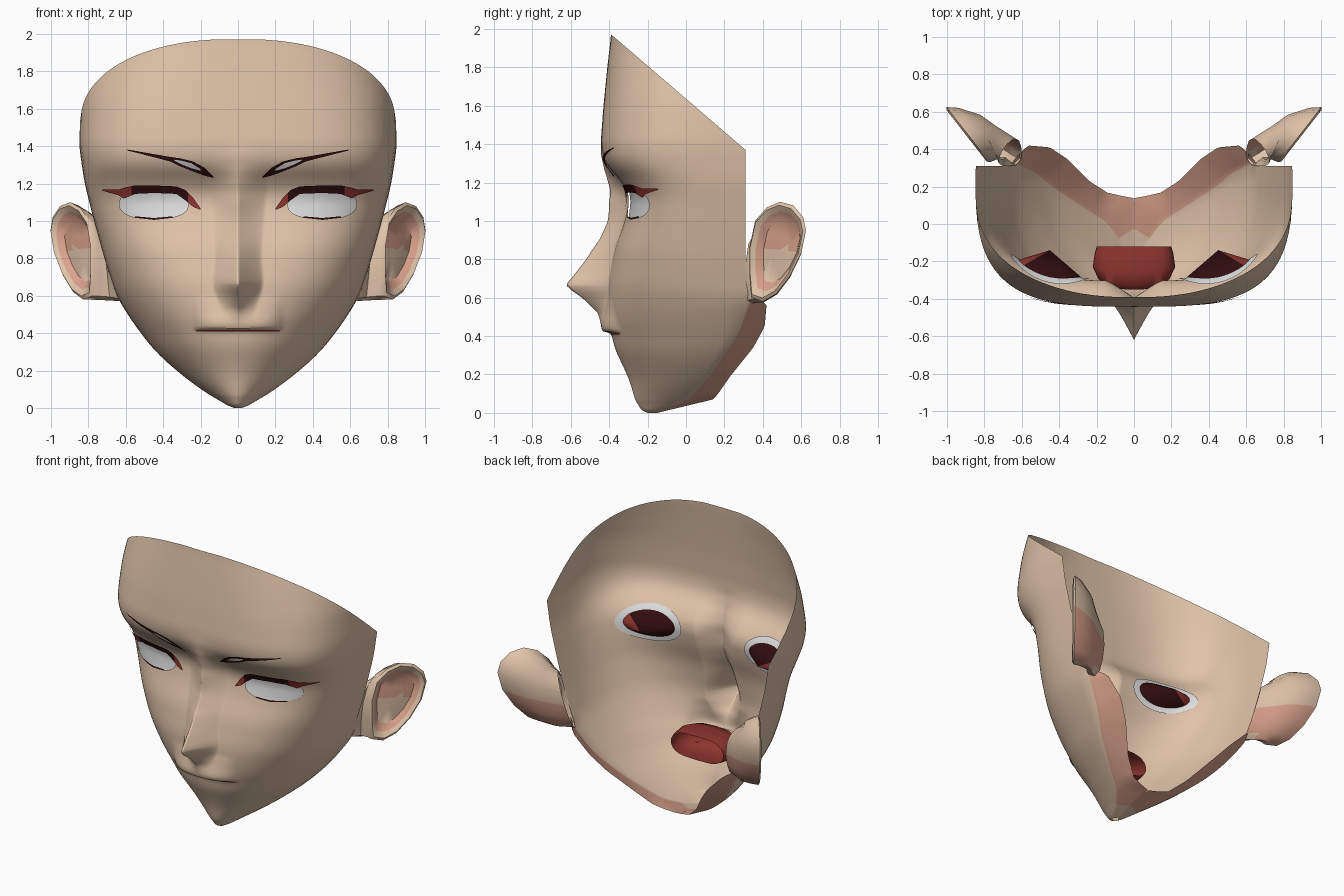
import bpy, bmesh, math
from mathutils import Vector

if "Cube" in bpy.data.objects:
    bpy.data.objects.remove(bpy.data.objects["Cube"])


def material(name, col):
    m = bpy.data.materials.new(name)
    m.diffuse_color = (*col, 1)
    m.use_nodes = True
    m.node_tree.nodes["Principled BSDF"].inputs["Base Color"].default_value = m.diffuse_color
    return m


SKIN = material("skin", (.75, .55, .40))
SHADE = material("rosy skin", (.70, .36, .26))
WHITE = material("eye white", (.75, .75, .76))
DARK = material("dark maroon", (.03, .004, .005))
RED = material("deep red", (.27, .035, .028))


def curve(table, soft):
    """table lookup by height, smoothed by averaging over +-soft"""
    cache = {}

    def lin(z):
        for (a, p), (b, q) in zip(table, table[1:]):
            if z <= b:
                return p + (q - p) * max(0, z - a) / (b - a)
        return table[-1][1]

    def f(z):
        if z not in cache:
            r = min(soft, max(z, 0))
            cache[z] = sum(lin(z + r * k / 4) for k in range(-4, 5)) / 9
        return cache[z]
    return f


# Face measurements by height
front = curve([(0, -.2), (.02, -.245), (.08, -.27), (.16, -.29), (.26, -.335), (.34, -.375), (.41, -.385),
               (.44, -.4), (.55, -.41), (.66, -.41), (.85, -.375), (1, -.32), (1.12, -.297), (1.2, -.33),
               (1.3, -.425), (1.4, -.445), (1.6, -.43), (1.8, -.41), (1.97, -.39)], .045)
width = curve([(0, .02), (.02, .07), (.05, .12), (.1, .2), (.2, .33), (.3, .44), (.4, .52), (.5, .59),
               (.6, .65), (.8, .715), (1, .77), (1.2, .82), (1.4, .85), (1.65, .845), (1.97, .8)], .05)
jaw_y = curve([(0, -.18), (.05, 0), (.2, .13), (.4, .27), (.58, .33), (.7, .31), (2, .31)], .04)
power = curve([(0, 1.8), (.15, 1.85), (.4, 2.15), (.6, 2.45), (.8, 2.75), (1, 3.1), (1.1, 3.3), (1.3, 3.5),
               (1.5, 3.3), (1.85, 2.65), (2, 2.4), (2.2, 2.4)], .1)
nose = curve([(.46, 0), (.52, .03), (.6, .13), (.64, .19), (.665, .222), (.7, .195), (.8, .135), (.9, .095),
              (1, .085), (1.1, .098), (1.2, .07), (1.3, .015), (1.4, 0)], .015)
nose_w = curve([(.5, .08), (.65, .14), (.8, .125), (1, .14), (1.2, .16), (1.4, .18)], .05)
lip = curve([(.415, 0), (.425, .045), (.45, .045), (.52, .02), (.6, 0)], .004)
neck_x = curve([(0, 0), (.07, 0), (.09, .13), (.19, .24), (.34, .36), (.45, .45), (.57, .57), (.62, .655)], .002)
neck_y = curve([(0, -.15), (.07, .14), (.09, .16), (.19, .23), (.34, .35), (.45, .41), (.57, .42), (.62, .33)], .002)


def depth(x, z):
    """y of the face surface at x, z"""
    s, n, j = min(1, x / width(z)), power(z), jaw_y(z)
    y = j - (j - front(z)) * max(0, 1 - s ** n) ** (1 / n)
    y -= nose(z) * max(0, 1 - x / nose_w(z)) ** 1.25
    return y - lip(z) * max(0, 1 - (x / .24) ** 4)


def finish(bm, name, mats, rule=None):
    """half mesh -> mirrored smooth object; rule(face centre) picks the colour"""
    if rule:
        for f in bm.faces:
            f.material_index = rule(f.calc_center_median())
    me = bpy.data.meshes.new(name)
    bm.to_mesh(me)
    bm.free()
    ob = bpy.data.objects.new(name, me)
    bpy.context.collection.objects.link(ob)
    for m in mats:
        me.materials.append(m)
    bpy.ops.object.select_all(action='DESELECT')
    ob.select_set(True)
    bpy.context.view_layer.objects.active = ob
    bpy.ops.object.shade_smooth_by_angle(angle=math.radians(45))
    mod = ob.modifiers.new("mirror", 'MIRROR')
    mod.merge_threshold = .0005
    return ob


def loft(rows, closed=False, mats=None):
    bm = bmesh.new()
    vs = [[bm.verts.new(p) for p in r] for r in rows]
    n = len(rows[0])
    for i, (a, b) in enumerate(zip(vs, vs[1:])):
        for k in range(n if closed else n - 1):
            l = (k + 1) % n
            f = bm.faces.new((a[k], a[l], b[l], b[k]))
            if mats:
                f.material_index = mats[i]
    bmesh.ops.remove_doubles(bm, verts=bm.verts, dist=.0004)
    return bm


# Eye opening: superellipse in the front plane
EX, EZ, RX, RZ = .45, 1.09, .185, .08


def eye_f(x, z):
    return (abs((x - EX) / RX) ** 2.3 + abs((z - EZ) / RZ) ** 2.3) ** (1 / 2.3)


def eye_ring(rx, rz, off):
    pts = []
    for i in range(32):
        a = math.tau * i / 32
        x, z = EX + rx * math.cos(a), EZ + .008 + rz * math.sin(a)
        pts.append((x, depth(x, z) + off, z))
    return pts


# Face shell
heights = sorted([i * .02 for i in range(99)] + [.005, .01, .03, .05, .07, .415, .425, .665, 1.97])
cols = [i * .0125 for i in range(24)] + [.3 + i * .025 for i in range(25)] + [.92, .94, .96, .975, .987, .996, 1]
rows = []
for z in heights:
    w = width(z)
    row = [(w * s, depth(w * s, z), z) for s in cols]
    for i in range(1, 7):
        t = i / 6 if z < .62 else 0
        row.append((w + (neck_x(z) - w) * t, jaw_y(z) + (neck_y(z) - jaw_y(z)) * t, z))
    rows.append(row)
bm = loft(rows)
hole = [f for f in bm.faces if f.calc_center_median().y < .1
        and eye_f(f.calc_center_median().x, f.calc_center_median().z) < 1]
rim = {v for f in hole for v in f.verts}
bmesh.ops.delete(bm, geom=hole, context='FACES')
for v in rim:
    if v.is_valid:
        k = eye_f(v.co.x, v.co.z)
        x, z = EX + (v.co.x - EX) / k, EZ + (v.co.z - EZ) / k
        v.co = (x, depth(x, z), z)
bmesh.ops.bisect_plane(bm, geom=bm.verts[:] + bm.edges[:] + bm.faces[:], plane_co=(0, -.4, 1.98),
                       plane_no=(0, .61, .71), clear_outer=True)


def under_jaw(c):
    return int(c.z < .6 and c.y > jaw_y(c.z) + .004 and c.z > .03)


finish(bm, "face", [SKIN, SHADE], under_jaw)

# Eyes: white plate behind the opening, dark hollow behind that
finish(loft([eye_ring(.21 * k, .12 * k, .01) for k in (1, .85, .7, .5, .25, 0)], True), "eye_white", [WHITE])
tip = [(EX, -.14, EZ)] * 32
finish(loft([eye_ring(.165, .085, .015), tip], True), "eye_hollow", [DARK, RED], lambda c: int(c.x > .535))


def strip(name, pts, off, mats, rule=None):
    """painted band on the face; pts are (x, top z, bottom z)"""
    rows = []
    for p, q in zip(pts, pts[1:]):
        for i in range(6):
            x, a, b = [u + (v - u) * i / 6 for u, v in zip(p, q)]
            rows.append([(x, depth(x, z) + off, z) for z in (a, (a + b) / 2, b)])
    x, a, b = pts[-1]
    rows.append([(x, depth(x, z) + off, z) for z in (a, (a + b) / 2, b)])
    bm = loft(rows)
    bmesh.ops.reverse_faces(bm, faces=bm.faces)
    return finish(bm, name, mats, rule)


# Lashes, brows, mouth line
strip("upper_lash", [(.2, 1.066, 1.06), (.24, 1.125, 1.075), (.28, 1.165, 1.11), (.33, 1.185, 1.145),
                     (.45, 1.19, 1.15), (.55, 1.19, 1.145), (.61, 1.178, 1.12), (.64, 1.168, 1.138),
                     (.725, 1.168, 1.162)], -.012, [DARK, RED], lambda c: int(c.x < .27 or c.x > .57))
strip("lower_lash", [(.35, 1.025, 1.017), (.45, 1.016, 1.006), (.55, 1.025, 1.017)], -.006, [DARK])
strip("brow", [(.13, 1.237, 1.23), (.18, 1.285, 1.243), (.24, 1.318, 1.265), (.31, 1.335, 1.293),
               (.36, 1.342, 1.318), (.59, 1.382, 1.377)], -.01, [DARK])
strip("brow_inset", [(.2, 1.278, 1.268), (.25, 1.309, 1.282), (.3, 1.322, 1.302), (.34, 1.328, 1.322)],
      -.014, [WHITE])
strip("mouth_line", [(0, .418, .408), (.15, .418, .408), (.225, .416, .41)], -.004, [RED])

# Mouth cavity: rounded bag behind the lips, open at the back
rows = []
for t, k in ((0, .5), (.1, .9), (.4, 1.05), (.8, 1), (1, .95)):
    row = []
    for i in range(13):
        a = math.pi * (i / 12 - .5)
        x = .21 * k * math.cos(a) ** .5 if 0 < i < 12 else 0
        y0 = depth(x, .4) + .035
        row.append((x, y0 + (-.12 - y0) * t, .41 + .085 * k * math.sin(a)))
    rows.append(row)
finish(loft(rows), "mouth_cavity", [RED])

# Ears: rings from the head edge out to the rim, then into the hollow
outline = [(.33, .72), (.33, .86), (.36, 1), (.42, 1.07), (.49, 1.1), (.56, 1.08), (.61, 1.02), (.625, .95),
           (.6, .83), (.54, .71), (.47, .62), (.4, .58), (.34, .6)]


def ear_pt(y, z, k, d):
    y, z = .47 + (y - .47) * k, .85 + (z - .85) * k
    return Vector((.78 + (y - .34) * .78 + .79 * d, y - .61 * d, z))


def ear_base(y, z):
    y, z = .31 + (y - .33) * .5, .77 + (z - .85) * .74
    return Vector((width(z) - .005 - (y - .31) * .6, y, z))


rings = [[ear_base(y, z).lerp(ear_pt(y, z, 1, d), t) for y, z in outline]
         for t, d in ((0, 0), (.3, -.06), (.6, -.07), (.88, -.03))]
rings += [[ear_pt(y, z, k, d) for y, z in outline]
          for k, d in ((1, 0), (.93, .01), (.8, -.008), (.64, -.04), (.3, -.035), (0, -.035))]
bm = loft(rings, True, [2, 2, 2, 2, 0, 0, 1, 3, 3])
for f in bm.faces:
    c = f.calc_center_median()
    if f.material_index == 2:
        f.material_index = int(c.z < .78 and c.y > .4)
    elif f.material_index == 3:
        f.material_index = int(c.z > .86)
bmesh.ops.recalc_face_normals(bm, faces=bm.faces)
finish(bm, "ear", [SKIN, SHADE])
